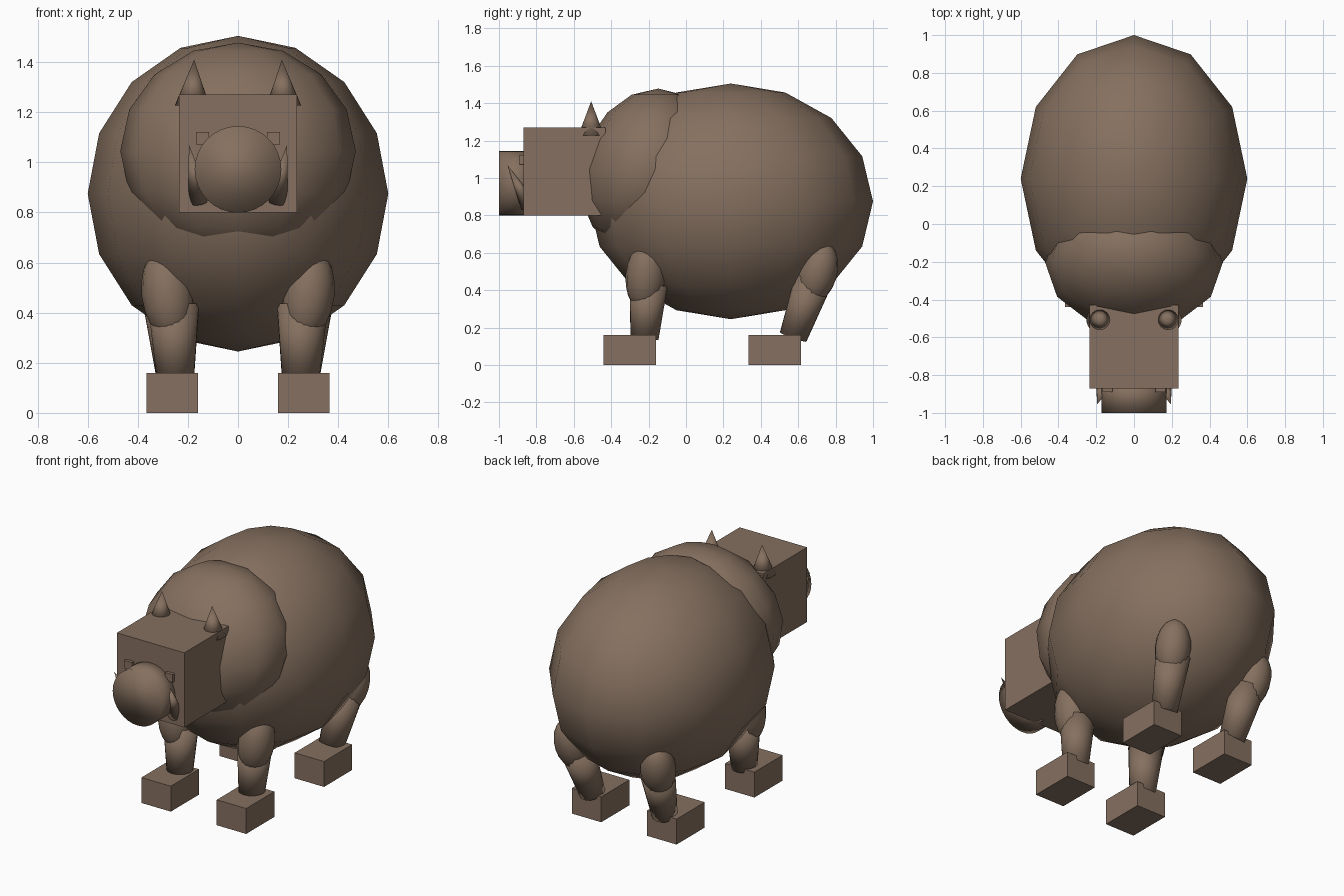
import bpy, bmesh, math
from mathutils import Matrix, Vector

cube = bpy.data.objects.get("Cube")
if cube:
    bpy.data.objects.remove(cube, do_unlink=True)

# Single warm brown colour
HIDE = (0.235, 0.162, 0.115, 1.0)
mat = bpy.data.materials.new("brown hide")
mat.diffuse_color = HIDE
mat.use_nodes = True
bsdf = next(n for n in mat.node_tree.nodes if n.type == 'BSDF_PRINCIPLED')
bsdf.inputs["Base Color"].default_value = HIDE
bsdf.inputs["Roughness"].default_value = 0.8


def finish(name, bm, smooth):
    bmesh.ops.recalc_face_normals(bm, faces=bm.faces)
    for f in bm.faces:
        f.smooth = smooth
    mesh = bpy.data.meshes.new(name)
    bm.to_mesh(mesh)
    bm.free()
    mesh.materials.append(mat)
    ob = bpy.data.objects.new(name, mesh)
    bpy.context.collection.objects.link(ob)
    return ob


def box(name, lo, hi):
    lo, hi = Vector(lo), Vector(hi)
    bm = bmesh.new()
    bmesh.ops.create_cube(bm, size=1, matrix=Matrix.LocRotScale((lo + hi) / 2, None, hi - lo))
    return finish(name, bm, False)


def ellipsoid(name, centre, radii, lean=0.0, tilt=(0, 0), segs=12, rings=8):
    """Low-poly smooth ball; lean shears the top along y, tilt rotates about x and y."""
    shear = Matrix.Identity(4)
    shear[1][2] = lean
    rot = Matrix.Rotation(tilt[1], 4, 'Y') @ Matrix.Rotation(tilt[0], 4, 'X')
    m = Matrix.Translation(centre) @ rot @ shear @ Matrix.Diagonal((*radii, 1))
    bm = bmesh.new()
    bmesh.ops.create_uvsphere(bm, u_segments=segs, v_segments=rings, radius=1, matrix=m)
    return finish(name, bm, True)


def taper(name, start, end, r1, r2, segs=24):
    """Round tapered piece from start to end; r2 = 0 makes a pointed cone."""
    a, b = Vector(start), Vector(end)
    rot = (b - a).to_track_quat('Z', 'Y')
    bm = bmesh.new()
    bmesh.ops.create_cone(bm, cap_ends=True, segments=segs, radius1=r1, radius2=r2,
                          depth=(b - a).length,
                          matrix=Matrix.LocRotScale((a + b) / 2, rot, None))
    return finish(name, bm, True)


# Torso and the shoulder hump behind the head
ellipsoid("body", (0, 0.24, 0.875), (0.60, 0.76, 0.63))
ellipsoid("shoulders", (0, -0.205, 1.045), (0.47, 0.36, 0.433), lean=0.13)

# Head block and round snout
box("head", (-0.235, -0.87, 0.80), (0.235, -0.43, 1.27))
taper("snout", (0, -0.82, 0.972), (0, -1.0, 0.972), 0.173, 0.173, 32)

for side, s in (("left", 1), ("right", -1)):
    # Eyes, ears and tusks
    xs = sorted((s * 0.115, s * 0.168))
    box(side + "_eye", (xs[0], -0.89, 1.072), (xs[1], -0.85, 1.122))
    taper(side + "_ear", (s * 0.182, -0.507, 1.225), (s * 0.175, -0.507, 1.41), 0.07, 0)
    taper(side + "_tusk", (s * 0.155, -0.84, 0.85), (s * 0.196, -0.955, 1.07), 0.045, 0)

    # Legs: lower leg top and bottom, thigh centre and size, foot depth range
    for end, top, low, thigh, size, tilt, foot in (
        ("front", (0.257, -0.20, 0.43), (0.25, -0.222, 0.14),
         (0.28, -0.215, 0.475), (0.105, 0.108, 0.185), -0.08, (-0.44, -0.16)),
        ("back", (0.280, 0.682, 0.455), (0.252, 0.573, 0.15),
         (0.298, 0.702, 0.49), (0.103, 0.105, 0.17), -0.30, (0.335, 0.615)),
    ):
        name = f"{end}_{side}"
        taper(name + "_lower_leg", (s * low[0], *low[1:]), (s * top[0], *top[1:]), 0.075, 0.102)
        ellipsoid(name + "_thigh", (s * thigh[0], *thigh[1:]), size,
                  tilt=(tilt, s * 0.12), segs=16, rings=10)
        xs = sorted((s * 0.16, s * 0.365))
        box(name + "_foot", (xs[0], foot[0], 0), (xs[1], foot[1], 0.16))
